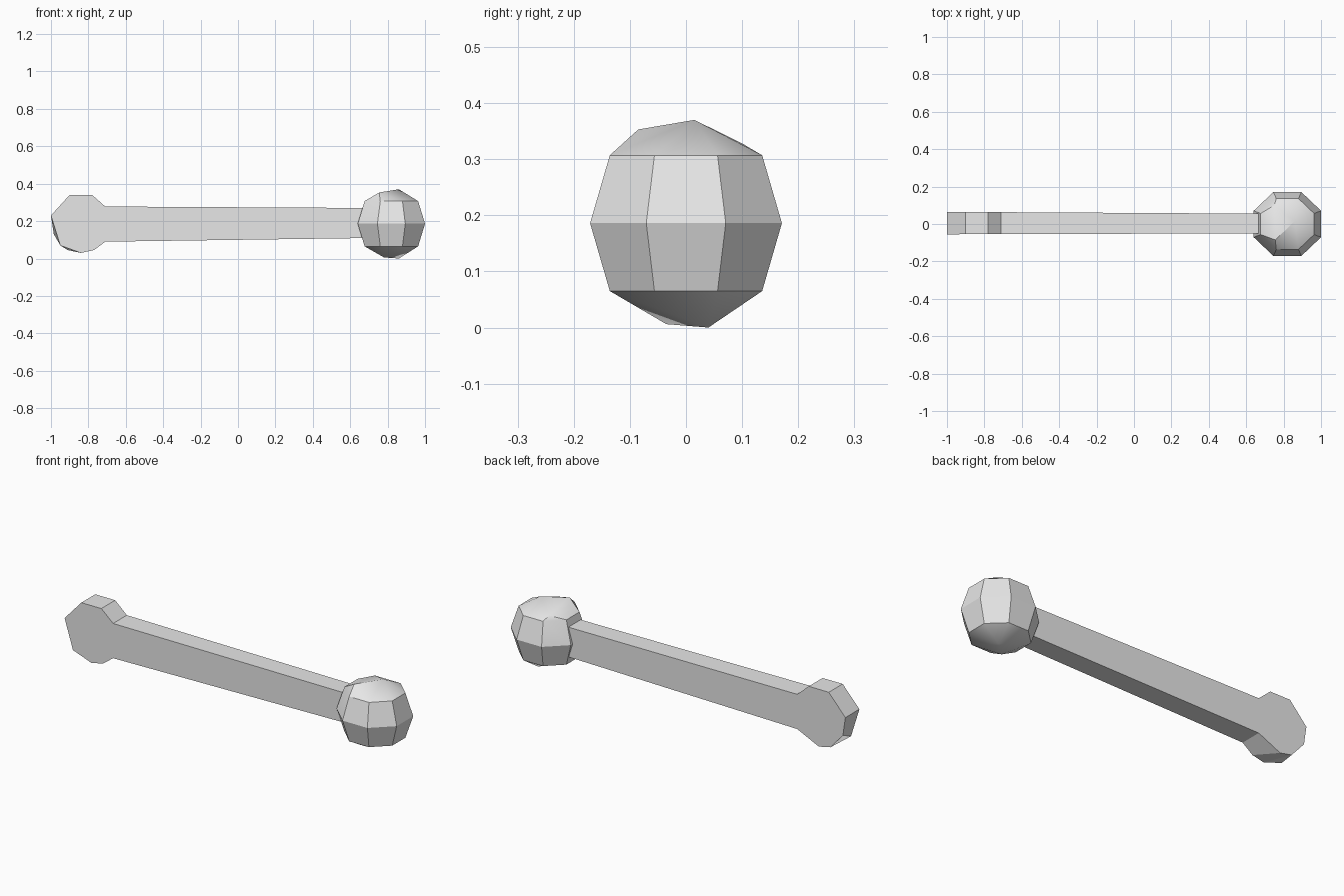
import bpy, bmesh, math

if "Cube" in bpy.data.objects:
    bpy.data.objects.remove(bpy.data.objects["Cube"], do_unlink=True)

grey = bpy.data.materials.new("plain grey")
grey.use_nodes = True
grey.diffuse_color = (0.8, 0.8, 0.8, 1)
grey.node_tree.nodes["Principled BSDF"].inputs["Base Color"].default_value = (0.8, 0.8, 0.8, 1)


def finish(bm, name):
    bmesh.ops.recalc_face_normals(bm, faces=bm.faces)
    mesh = bpy.data.meshes.new(name)
    bm.to_mesh(mesh)
    bm.free()
    mesh.materials.append(grey)
    obj = bpy.data.objects.new(name, mesh)
    bpy.context.collection.objects.link(obj)
    return obj


# Flat handle with a rounded end plate, tapering towards the ball
bm = bmesh.new()
upper = [(0.72, 0.11), (0.72, 0.27), (-0.71, 0.278), (-0.78, 0.34), (-0.9, 0.34), (-1, 0.23)]
front_low = [(-0.95, 0.07), (-0.84, 0.03), (-0.77, 0.045), (-0.71, 0.09)]
back_low = [(-0.985, 0.13), (-0.91, 0.045), (-0.84, 0.03), (-0.71, 0.09)]


def side(points, y_left, y_right):
    return [bm.verts.new((x, y_left + (y_right - y_left) * (x + 1) / 1.72, z)) for x, z in points]


front = side(upper + front_low, -0.055, -0.05)
back = side(upper + back_low, 0.065, 0.055)
bm.faces.new(front)
bm.faces.new(back[::-1])
for i in range(len(front)):
    j = (i + 1) % len(front)
    bm.faces.new((front[i], back[i], back[j], front[j]))
finish(bm, "handle")

# Eight-sided faceted ball with lopsided caps
bm = bmesh.new()
center = 0.82
for radius, z in ((0.147, 0.065), (0.185, 0.186), (0.147, 0.307)):
    for k in range(8):
        a = math.radians(22.5 + 45 * k)
        bm.verts.new((center + 1.053 * radius * math.cos(a), radius * math.sin(a), z))
for p in ((0.86, 0.015, 0.37), (0.755, -0.085, 0.353), (0.75, 0.1, 0.328),
          (0.78, -0.035, 0.006), (0.86, 0.04, 0)):
    bm.verts.new(p)
bmesh.ops.convex_hull(bm, input=bm.verts)
bmesh.ops.dissolve_limit(bm, angle_limit=math.radians(2), verts=bm.verts, edges=bm.edges)
ball = finish(bm, "ball")

bpy.ops.object.select_all(action="DESELECT")
ball.select_set(True)
bpy.context.view_layer.objects.active = ball
bpy.ops.object.shade_smooth_by_angle(angle=math.radians(28))
